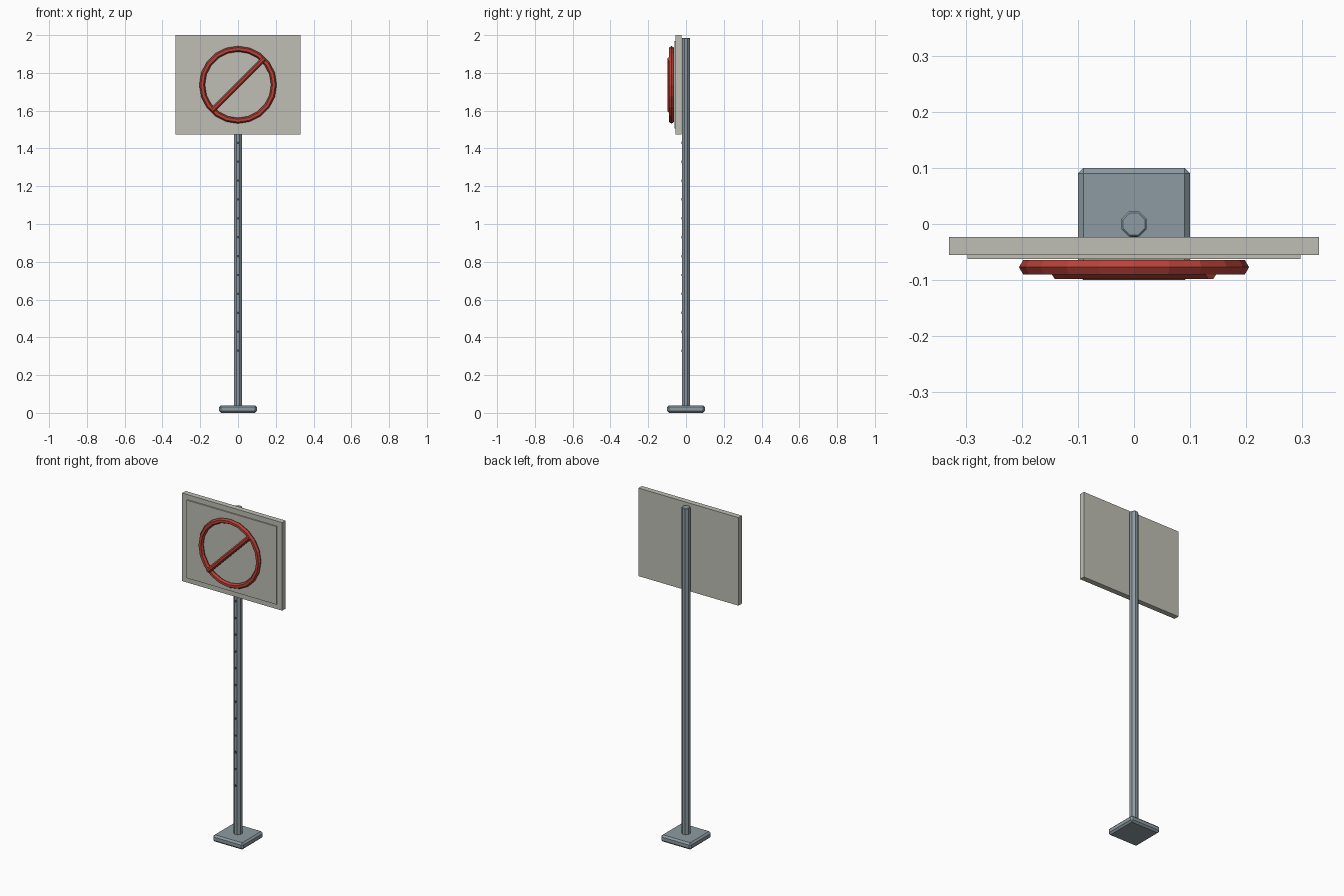
import bpy, bmesh, math
from mathutils import Matrix, Vector

cube = bpy.data.objects.get("Cube")
if cube:
    bpy.data.objects.remove(cube, do_unlink=True)


def material(name, rgb):
    m = bpy.data.materials.new(name)
    m.use_nodes = True
    m.diffuse_color = (*rgb, 1)
    m.node_tree.nodes["Principled BSDF"].inputs["Base Color"].default_value = (*rgb, 1)
    return m


steel = material("steel grey", (0.27, 0.33, 0.36))
board = material("pale board", (0.52, 0.52, 0.46))
red = material("sign red", (0.48, 0.055, 0.04))
dark = material("dark grey", (0.04, 0.055, 0.065))


def finish(name, bm, mat):
    bmesh.ops.recalc_face_normals(bm, faces=bm.faces)
    mesh = bpy.data.meshes.new(name)
    bm.to_mesh(mesh)
    bm.free()
    mesh.materials.append(mat)
    obj = bpy.data.objects.new(name, mesh)
    bpy.context.collection.objects.link(obj)
    return obj


def box(name, low, high, mat, bevel=0):
    low, high = Vector(low), Vector(high)
    bm = bmesh.new()
    bmesh.ops.create_cube(bm, size=1, matrix=Matrix.Translation((low + high) / 2)
                          @ Matrix.Diagonal((*(high - low), 1)))
    if bevel:
        bmesh.ops.bevel(bm, geom=bm.edges[:], offset=bevel, segments=1,
                        affect='EDGES', profile=0.5)
    return finish(name, bm, mat)


def rod(name, start, end, radius, sides, mat, bevel=0):
    start, end = Vector(start), Vector(end)
    axis = end - start
    turn = axis.to_track_quat('Z', 'Y').to_matrix().to_4x4()
    bm = bmesh.new()
    bmesh.ops.create_cone(bm, cap_ends=True, segments=sides, radius1=radius,
                          radius2=radius, depth=axis.length,
                          matrix=Matrix.Translation((start + end) / 2) @ turn
                          @ Matrix.Rotation(math.pi / sides, 4, 'Z'))
    if bevel:
        caps = [e for e in bm.edges if abs((e.verts[0].co - e.verts[1].co).dot(axis)) < 1e-5]
        bmesh.ops.bevel(bm, geom=caps, offset=bevel, segments=1,
                        affect='EDGES', profile=0.5)
    return finish(name, bm, mat)


# Base plate and post
box("base_plate", (-0.1, -0.1, 0), (0.1, 0.1, 0.04), steel, 0.01)
rod("post", (0, 0, 0.03), (0, 0, 1.985), 0.024, 8, steel, 0.003)

# Row of small holes up the front of the post
for i in range(12):
    z = 0.33 + i * 0.1
    rod(f"post_hole_{i + 1}", (0, -0.019, z), (0, -0.0245, z), 0.007, 8, dark)

# Sign board with a slightly raised front panel
box("sign_board", (-0.33, -0.055, 1.475), (0.33, -0.023, 2), board)
box("front_panel", (-0.297, -0.062, 1.505), (0.297, -0.05, 1.97), board)

# Prohibition ring and diagonal bar
centre_z = 1.737
bpy.ops.mesh.primitive_torus_add(major_radius=0.19, minor_radius=0.015,
                                 major_segments=20, minor_segments=6,
                                 location=(0, -0.077, centre_z),
                                 rotation=(math.pi / 2, 0, 0))
ring = bpy.context.object
ring.name = "prohibition_ring"
ring.data.materials.append(red)
reach = 0.137
rod("diagonal_bar", (-reach, -0.084, centre_z - reach), (reach, -0.084, centre_z + reach),
    0.015, 8, red)
